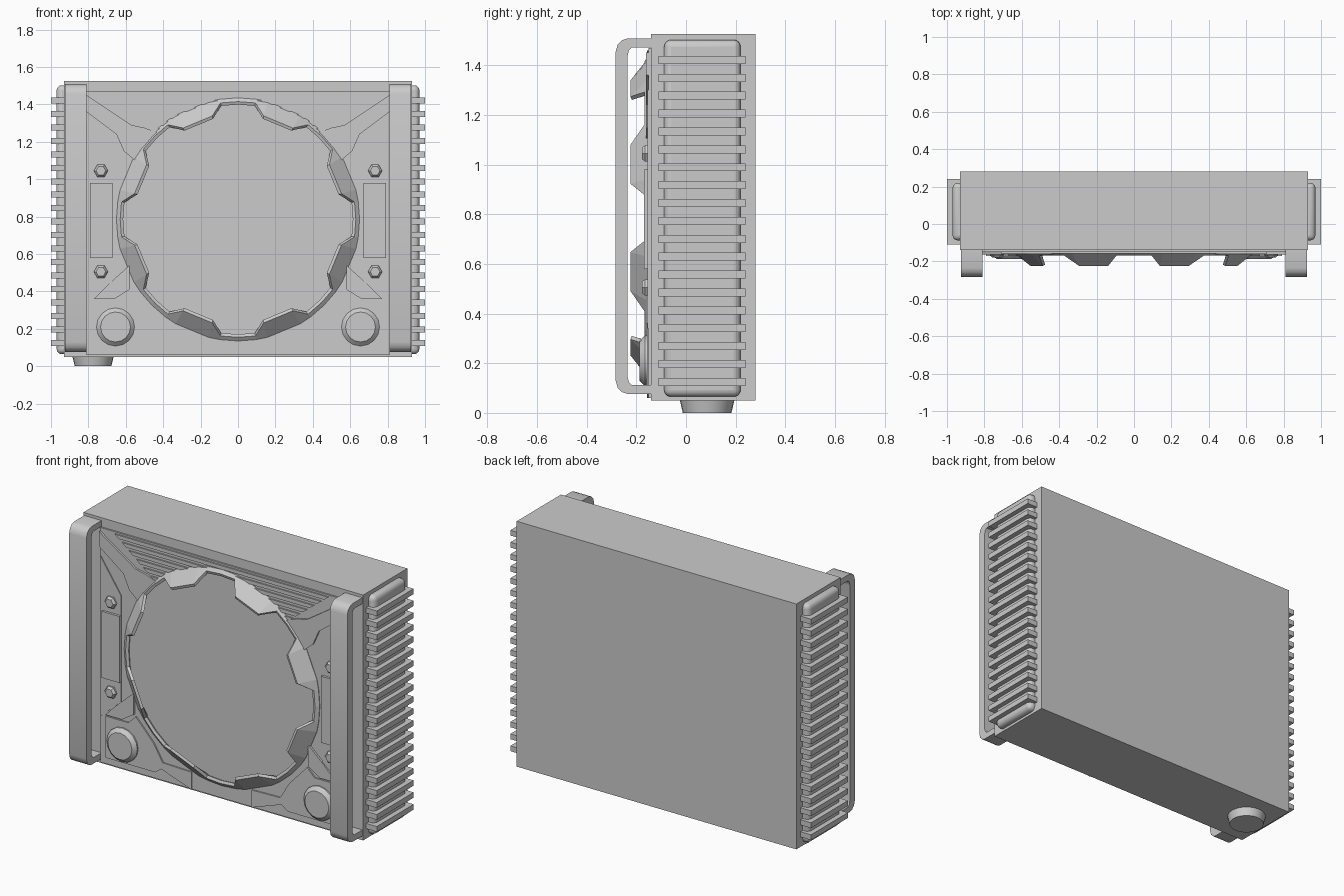
import bpy, bmesh, math

if "Cube" in bpy.data.objects:
    bpy.data.objects.remove(bpy.data.objects["Cube"])

def finish(name, bm, bevel=0, segments=3):
    bmesh.ops.recalc_face_normals(bm, faces=bm.faces)
    me = bpy.data.meshes.new(name)
    bm.to_mesh(me)
    bm.free()
    ob = bpy.data.objects.new(name, me)
    bpy.context.collection.objects.link(ob)
    if bevel:
        m = ob.modifiers.new("bevel", 'BEVEL')
        m.width, m.segments, m.limit_method = bevel, segments, 'ANGLE'
    return ob

def smooth(ob, angle=35):
    bpy.ops.object.select_all(action='DESELECT')
    ob.select_set(True)
    bpy.context.view_layer.objects.active = ob
    bpy.ops.object.shade_smooth_by_angle(angle=math.radians(angle))

def prism(name, pts, lo, hi, axis='y', bevel=0, segments=3):
    """Extrude a profile: (x, z) along y, or (y, z) along x."""
    bm = bmesh.new()
    def put(p, d):
        return bm.verts.new((p[0], d, p[1]) if axis == 'y' else (d, p[0], p[1]))
    a = [put(p, lo) for p in pts]
    b = [put(p, hi) for p in pts]
    bm.faces.new(a)
    bm.faces.new(b[::-1])
    for i in range(len(a)):
        j = (i + 1) % len(a)
        bm.faces.new((a[i], a[j], b[j], b[i]))
    return finish(name, bm, bevel, segments)

def box(name, x0, x1, y0, y1, z0, z1, **kw):
    return prism(name, [(x0, z0), (x1, z0), (x1, z1), (x0, z1)], y0, y1, **kw)

def disc(name, x, z, levels, sides, turn=0):
    """Stack of (radius, y) rings around a y axis, capped at both ends."""
    bm = bmesh.new()
    rings = []
    for r, y in levels:
        rings.append([bm.verts.new((x + r * math.cos(turn + math.tau * i / sides), y,
                                    z + r * math.sin(turn + math.tau * i / sides)))
                      for i in range(sides)])
    for a, b in zip(rings, rings[1:]):
        for i in range(sides):
            j = (i + 1) % sides
            bm.faces.new((a[i], a[j], b[j], b[i]))
    bm.faces.new(rings[0])
    bm.faces.new(rings[-1])
    return finish(name, bm)

def mirrored(pts, s):
    return [(s * x, z) for x, z in pts]

FACE = -0.15      # front panel surface
CZ, R = 0.785, 0.65   # speaker ring centre height and radius

# main cabinet and front panel
box("cabinet", -0.93, 0.93, -0.14, 0.28, 0.05, 1.525)
box("front_panel", -0.81, 0.81, FACE, -0.13, 0.06, 1.47)

# toothed speaker ring: conical shell whose front edge rises into eight teeth
bm = bmesh.new()
rows = []
for k in range(8):
    mid = 22.5 + 45 * k
    for off, tooth in ((-14, 0), (-8.5, 1), (8.5, 1), (14, 0), (22.5, 0)):
        a = math.radians(mid + off)
        r, y = (0.57, -0.224) if tooth else (0.63, -0.168)
        rows.append([bm.verts.new((q * math.cos(a), yy, CZ + q * math.sin(a)))
                     for q, yy in ((R, -0.14), (R, -0.153), (r, y), (r - 0.016, y + 0.006), (0.622, -0.14))])
for i, a in enumerate(rows):
    b = rows[(i + 1) % len(rows)]
    for j in range(5):
        n = (j + 1) % 5
        bm.faces.new((a[j], b[j], b[n], a[n]))
finish("speaker_ring", bm)

# top grille slats, split where the ring interrupts them
for i in range(6):
    z1 = 1.46 - i * 0.038
    z0 = z1 - 0.022
    o1, o0 = 0.71 - (1.46 - z1) * 1.25, 0.71 - (1.46 - z0) * 1.25
    if z0 > 1.42:
        prism("grille_slat", [(-o1, z1), (o1, z1), (o0, z0), (-o0, z0)], FACE - 0.008, FACE + 0.005)
        continue
    n1, n0 = (math.sqrt(max(0, 0.635 ** 2 - (z - CZ) ** 2)) for z in (z1, z0))
    if o0 > n0:
        for s in (-1, 1):
            prism("grille_slat", mirrored([(n1, z1), (o1, z1), (o0, z0), (n0, z0)], s),
                  FACE - 0.008, FACE + 0.005)

# handle side profile (y, z), lower half mirrored from the upper
outer = [(-0.13, 1.508), (-0.235, 1.508), (-0.258, 1.5), (-0.275, 1.483), (-0.283, 1.455)]
inner = [(-0.235, 1.44), (-0.23, 1.46), (-0.218, 1.472), (-0.13, 1.472)]
flip = lambda pts: [(y, 1.584 - z) for y, z in reversed(pts)]
handle_profile = outer + flip(outer) + flip(inner) + inner

strut = [(0.81, 1.45), (0.57, 1.29), (0.50, 1.275), (0.43, 1.25), (0.55, 1.10),
         (0.61, 1.15), (0.65, 1.24), (0.81, 1.36)]
side_plate = [(0.805, 1.30), (0.67, 1.10), (0.67, 0.46), (0.805, 0.34)]
low_strut = [(0.58, 0.54), (0.68, 0.45), (0.77, 0.36), (0.66, 0.36), (0.58, 0.41)]
corner_plate = [(0.77, 0.35), (0.62, 0.35), (0.57, 0.40), (0.45, 0.27), (0.39, 0.17),
                (0.20, 0.165), (0.20, 0.06), (0.40, 0.13), (0.44, 0.10), (0.77, 0.10)]

for s, side in ((-1, "left"), (1, "right")):
    # front handle
    smooth(prism(side + "_handle", handle_profile, s * 0.81, s * 0.925, axis='x'))

    # raised trim on the front panel
    prism(side + "_upper_strut", mirrored(strut, s), FACE - 0.012, FACE + 0.005)
    prism(side + "_side_plate", mirrored(side_plate, s), FACE - 0.006, FACE + 0.005)
    prism(side + "_lower_strut", mirrored(low_strut, s), FACE - 0.012, FACE + 0.005)
    prism(side + "_corner_plate", mirrored(corner_plate, s), FACE - 0.008, FACE + 0.005)
    box(side + "_latch_block", s * 0.67, s * 0.79, -0.17, FACE + 0.005, 0.58, 0.98)

    # hex bolts and corner knobs
    for z in (1.045, 0.505):
        disc(side + "_hex_bolt", s * 0.733, z, [(0.038, -0.145), (0.038, -0.165), (0.026, -0.178)], 6)
    smooth(disc(side + "_knob", s * 0.655, 0.21,
                [(0.102, -0.145), (0.102, -0.166), (0.08, -0.187)], 16), 30)

    # side cushion panel and cooling fins
    smooth(box(side + "_side_panel", s * 0.90, s * 0.97, -0.088, 0.22, 0.065, 1.502,
               bevel=0.028, segments=4), 40)
    for i in range(19):
        z = 0.125 + i * 0.072
        box(side + "_fin", s * 0.92, s, -0.11, 0.24, z - 0.016, z + 0.016)

# single tapered foot under the left end
bm = bmesh.new()
bmesh.ops.create_cone(bm, cap_ends=True, segments=24, radius1=0.098, radius2=0.112, depth=0.06)
bmesh.ops.translate(bm, vec=(-0.775, 0.085, 0.03), verts=bm.verts)
smooth(finish("foot", bm))
